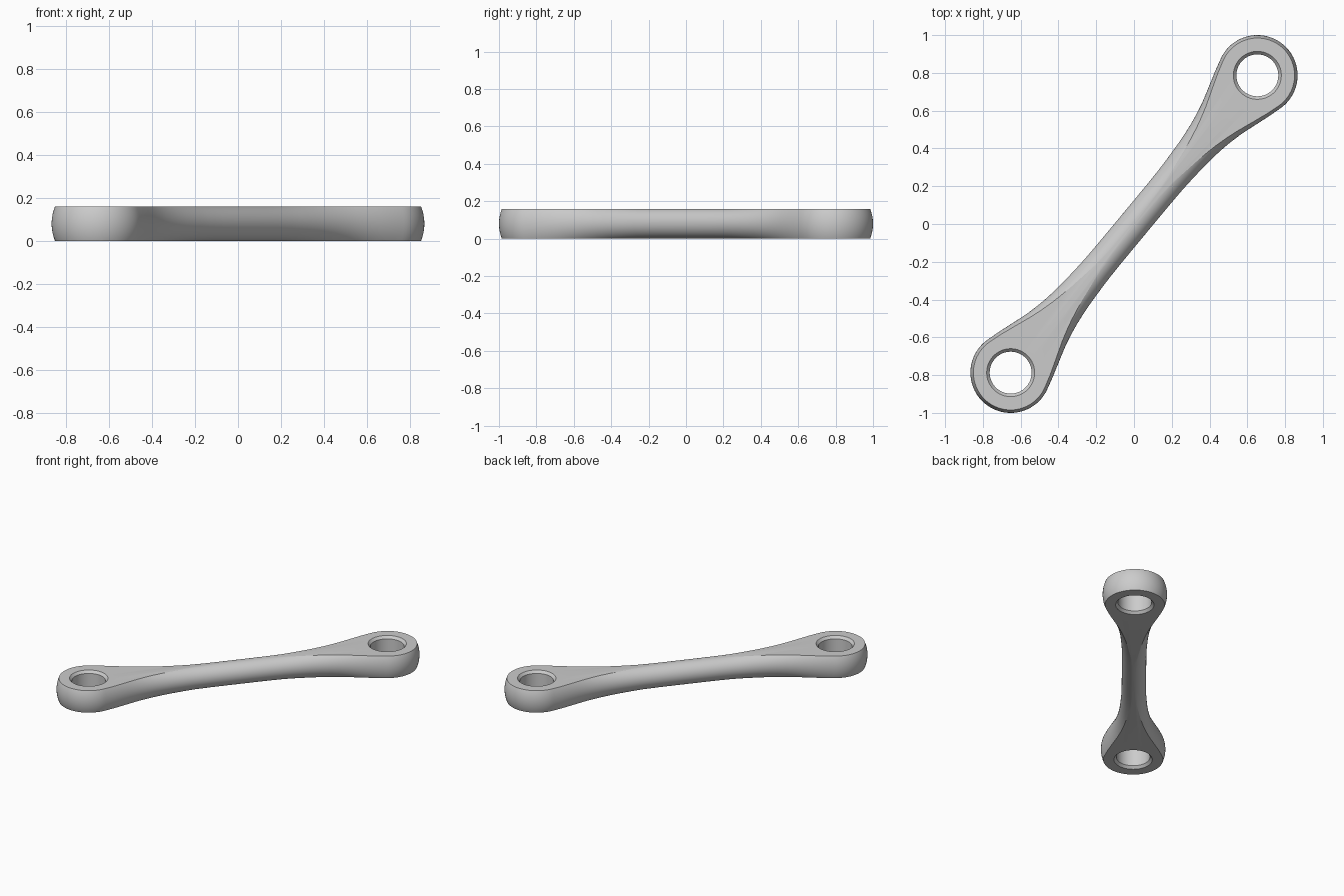
import bpy, bmesh, math
from mathutils import Matrix

if "Cube" in bpy.data.objects:
    bpy.data.objects.remove(bpy.data.objects["Cube"])

END = (0.653, 0.787)             # centre of the eye at one end
DIST = math.hypot(*END)
ANGLE = math.atan2(END[1], END[0])
R, H = 0.213, 0.16               # ball radius, slab thickness


def lathe(name, profile, matrix, steps=72):
    """Spin (radius, height) points around z; ends are closed with caps."""
    bm = bmesh.new()
    rings = []
    for r, z in profile:
        if r < 1e-5:
            rings.append([bm.verts.new((0, 0, z))] * steps)
        else:
            rings.append([bm.verts.new((r * math.cos(2 * math.pi * i / steps),
                                        r * math.sin(2 * math.pi * i / steps), z))
                          for i in range(steps)])
    for a, b in zip(rings, rings[1:]):
        for i in range(steps):
            j = (i + 1) % steps
            bm.faces.new(list(dict.fromkeys((a[i], a[j], b[j], b[i]))))
    for ring in (rings[0], rings[-1]):
        if ring[0] is not ring[1]:
            bm.faces.new(ring)
    bmesh.ops.recalc_face_normals(bm, faces=bm.faces)
    bm.transform(matrix)
    mesh = bpy.data.meshes.new(name)
    bm.to_mesh(mesh)
    bm.free()
    obj = bpy.data.objects.new(name, mesh)
    bpy.context.collection.objects.link(obj)
    return obj


def apply_boolean(target, cutter, operation):
    mod = target.modifiers.new("cut", 'BOOLEAN')
    mod.operation, mod.solver, mod.object = operation, 'EXACT', cutter
    bpy.context.view_layer.objects.active = target
    bpy.ops.object.modifier_apply(modifier=mod.name)
    bpy.data.objects.remove(cutter)


# Link body: thin round rod flaring into a ball at each end
neck = [(0.0805, 0.12), (0.0807, 0.2), (0.082, 0.3), (0.0845, 0.36),
        (0.088, 0.42), (0.092, 0.48), (0.098, 0.54), (0.106, 0.6),
        (0.117, 0.66), (0.131, 0.72), (0.149, 0.78), (0.168, 0.84),
        (0.187, 0.9)]
ball = []
for k in range(25):
    a = math.radians(107) * (1 - k / 24)
    ball.append((R * math.sin(a), DIST + R * math.cos(a)))
half = neck + ball
profile = [(r, -s) for r, s in reversed(half)] + [(0.0805, 0)] + half
lay_down = Matrix.Rotation(ANGLE, 4, 'Z') @ Matrix.Rotation(math.pi / 2, 4, 'Y')
link = lathe("link_arm", profile, Matrix.Translation((0, 0, H / 2)) @ lay_down)

# Flat top and bottom faces
bpy.ops.mesh.primitive_cube_add(size=1, location=(0, 0, H / 2))
slab = bpy.context.object
slab.scale = (4, 4, H)
apply_boolean(link, slab, 'INTERSECT')

# Chamfered through holes in both eyes
r0, r1, c = 0.111, 0.127, 0.018
hole = [(r1 + 0.016, -c), (r1, 0), (r0, c), (r0, H - c), (r1, H), (r1 + 0.016, H + c)]
for side in (1, -1):
    cutter = lathe("hole_cutter", hole,
                   Matrix.Translation((side * END[0], side * END[1], 0)), 64)
    apply_boolean(link, cutter, 'DIFFERENCE')

bpy.ops.object.select_all(action='DESELECT')
link.select_set(True)
bpy.context.view_layer.objects.active = link
bpy.ops.object.shade_smooth_by_angle(angle=math.radians(14))
